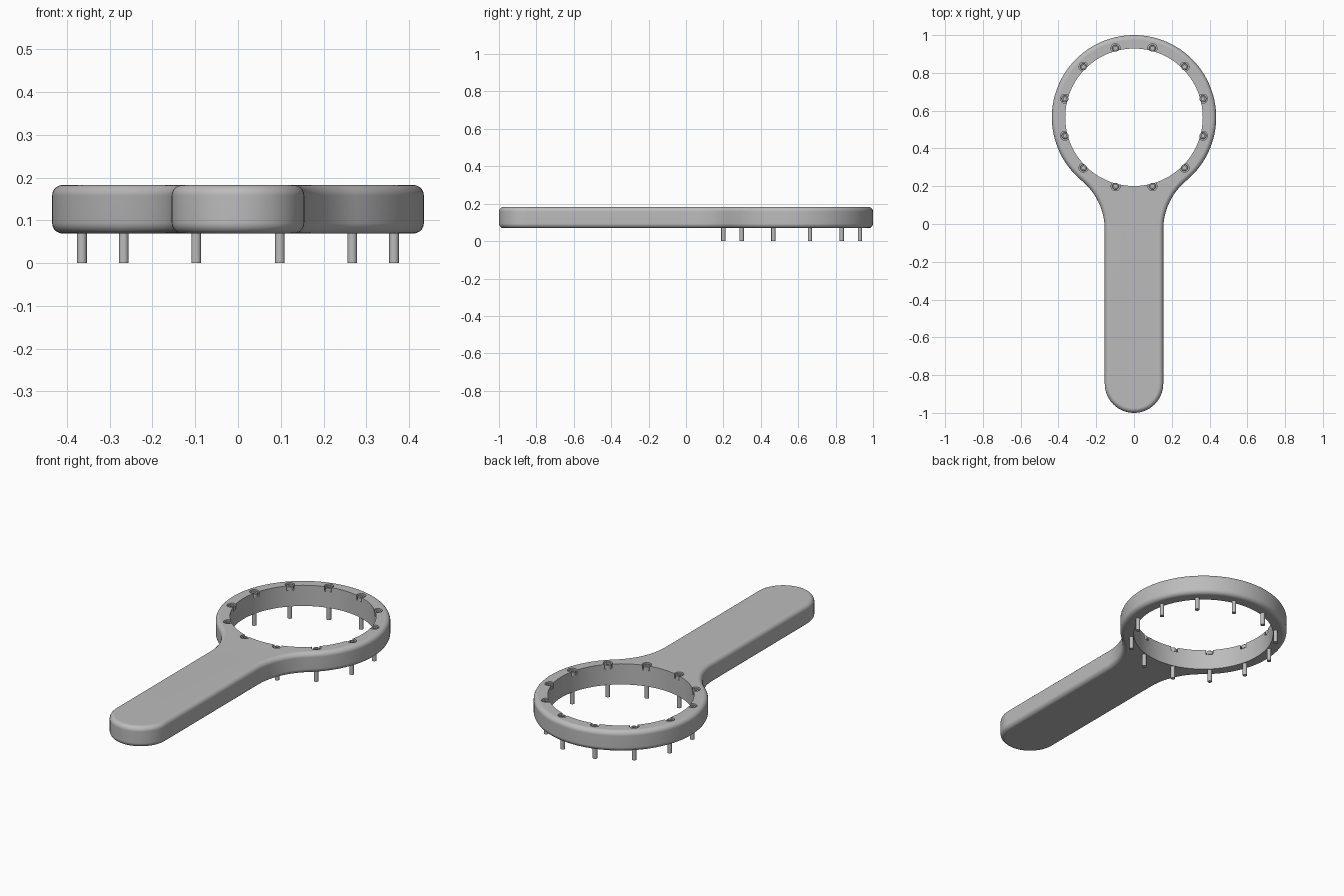
import bpy, bmesh, math
from math import sin, cos, pi, atan2

if "Cube" in bpy.data.objects:
    bpy.data.objects.remove(bpy.data.objects["Cube"])

grey = bpy.data.materials.new("plain_grey")
grey.diffuse_color = (0.5, 0.5, 0.5, 1)
grey.use_nodes = True
grey.node_tree.nodes["Principled BSDF"].inputs["Base Color"].default_value = grey.diffuse_color

CY, R_OUT, R_IN = 0.565, 0.435, 0.364      # ring
HALF_W, Z0, Z1 = 0.155, 0.069, 0.183       # handle half width, body heights
PIN_R = 0.378


def make(name, bm):
    bmesh.ops.recalc_face_normals(bm, faces=bm.faces)
    me = bpy.data.meshes.new(name)
    bm.to_mesh(me)
    bm.free()
    ob = bpy.data.objects.new(name, me)
    bpy.context.collection.objects.link(ob)
    me.materials.append(grey)
    return ob


def prism(bm, pts, z0, z1):
    face = bm.faces.new([bm.verts.new((x, y, z0)) for x, y in pts])
    new = bmesh.ops.extrude_face_region(bm, geom=[face])["geom"]
    for v in new:
        if isinstance(v, bmesh.types.BMVert):
            v.co.z = z1


def arc(cx, cy, r, a0, a1, n):
    return [(cx + r * cos(a0 + (a1 - a0) * i / n),
             cy + r * sin(a0 + (a1 - a0) * i / n)) for i in range(n + 1)]


def circle(cx, cy, r, n, turn=0):
    return arc(cx, cy, r, turn, turn + 2 * pi, n)[:-1]


def smooth(ob, angle):
    bpy.ops.object.select_all(action='DESELECT')
    ob.select_set(True)
    bpy.context.view_layer.objects.active = ob
    bpy.ops.object.shade_smooth_by_angle(angle=math.radians(angle))


# Body outline: right half from handle tip, concave neck, then the ring
FY = -0.03
d = CY - FY
FR = (d * d + HALF_W ** 2 - R_OUT ** 2) / (2 * (R_OUT - HALF_W))
a = atan2(-d, HALF_W + FR)
half = arc(0, -1 + HALF_W, HALF_W, -pi / 2, 0, 14)
half += arc(HALF_W + FR, FY, FR, pi, pi + a, 14)
half += arc(0, CY, R_OUT, a, pi / 2, 40)[1:]
outline = half + [(-x, y) for x, y in half[-2:0:-1]]

bm = bmesh.new()
prism(bm, outline, Z0, Z1)
body = make("ring_and_handle", bm)
bev = body.modifiers.new("round_edges", 'BEVEL')
bev.width, bev.segments = 0.025, 5
bev.limit_method, bev.angle_limit = 'ANGLE', math.radians(50)

# Cutters: the ring opening and the pin head recesses
spots = [(PIN_R * cos(t), CY + PIN_R * sin(t))
         for t in (math.radians(15 + 30 * i) for i in range(12))]
bm = bmesh.new()
prism(bm, circle(0, CY, R_IN, 72), Z0 - 0.1, Z1 + 0.1)
hole = make("opening_cutter", bm)
bm = bmesh.new()
for x, y in spots:
    prism(bm, circle(x, y, 0.024, 20), Z1 - 0.026, Z1 + 0.05)
recess = make("recess_cutter", bm)
for cutter in (hole, recess):
    cutter.hide_render = True
    m = body.modifiers.new("cut", 'BOOLEAN')
    m.operation, m.solver, m.object = 'DIFFERENCE', 'EXACT', cutter

# Bake the cuts, then shade
dg = bpy.context.evaluated_depsgraph_get()
baked = bpy.data.meshes.new_from_object(body.evaluated_get(dg))
body.modifiers.clear()
body.data = baked
for cutter in (hole, recess):
    bpy.data.objects.remove(cutter)
smooth(body, 35)
wn = body.modifiers.new("flat_caps", 'WEIGHTED_NORMAL')
wn.keep_sharp = True

# Pins: shank through the ring, head with a hexagonal socket in the recess
for i, (x, y) in enumerate(spots):
    bm = bmesh.new()
    prism(bm, circle(x, y, 0.0115, 20), 0, Z1 - 0.015)
    top, floor, base = Z1 - 0.004, Z1 - 0.014, Z1 - 0.026
    n = 18
    loops = [[bm.verts.new((px, py, z)) for px, py in circle(x, y, r, n)]
             for r, z in ((0.018, base), (0.018, top - 0.002), (0.016, top),
                          (0.009, top), (0.009, floor))]
    for lo, hi in zip(loops, loops[1:]):
        for k in range(n):
            bm.faces.new((lo[k], lo[(k + 1) % n], hi[(k + 1) % n], hi[k]))
    bm.faces.new(loops[0])
    bm.faces.new(loops[-1])
    smooth(make("pin_%02d" % (i + 1), bm), 30)
